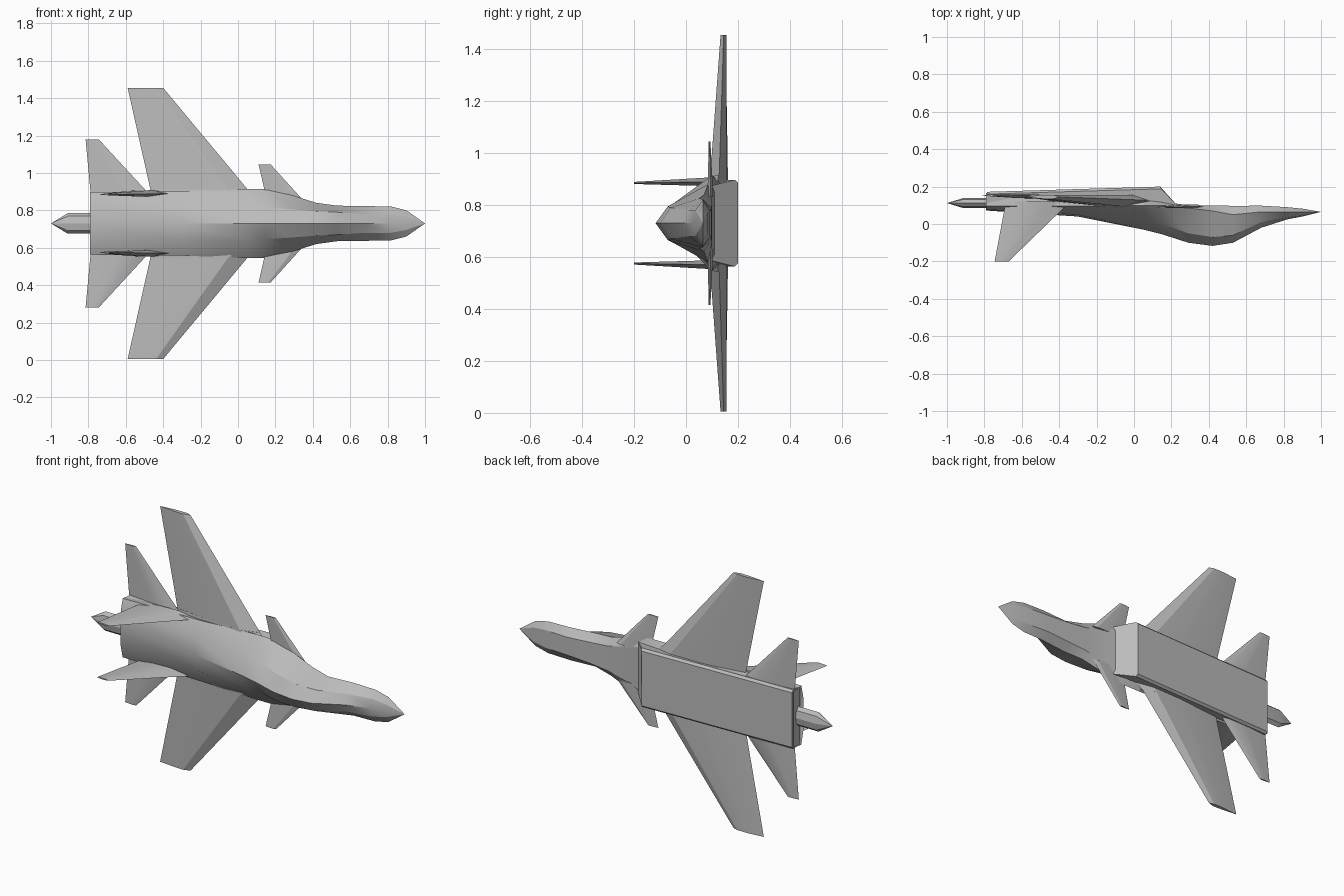
import bpy, bmesh, math

cube = bpy.data.objects.get("Cube")
if cube:
    bpy.data.objects.remove(cube)

MID = 0.73  # height of the centre line; the aircraft lies on its side

grey = bpy.data.materials.new("hull_grey")
grey.use_nodes = True
COLOR = (0.5, 0.5, 0.5, 1)
grey.diffuse_color = COLOR
grey.node_tree.nodes["Principled BSDF"].inputs["Base Color"].default_value = COLOR


def loft(name, rings, recess=0):
    """Skin rings of (x, y, span) points; optionally hollow the last cap."""
    bm = bmesh.new()
    loops = [[bm.verts.new((x, y, MID + s)) for x, y, s in r] for r in rings]
    n = len(loops[0])
    for a, b in zip(loops, loops[1:]):
        for i in range(n):
            j = (i + 1) % n
            bm.faces.new((a[i], a[j], b[j], b[i]))
    bm.faces.new(loops[0][::-1])
    end = bm.faces.new(loops[-1])
    bmesh.ops.recalc_face_normals(bm, faces=bm.faces)
    if recess:
        bmesh.ops.inset_region(bm, faces=[end], thickness=0.012)
        bmesh.ops.translate(bm, verts=end.verts, vec=(recess, 0, 0))
    bmesh.ops.remove_doubles(bm, verts=bm.verts, dist=0.0001)
    mesh = bpy.data.meshes.new(name)
    bm.to_mesh(mesh)
    bm.free()
    mesh.materials.append(grey)
    ob = bpy.data.objects.new(name, mesh)
    bpy.context.collection.objects.link(ob)
    bpy.ops.object.select_all(action='DESELECT')
    ob.select_set(True)
    bpy.context.view_layer.objects.active = ob
    bpy.ops.object.shade_smooth_by_angle(angle=math.radians(20))


def surface(name, root, tip):
    """Mirrored wing panels; each end is (lead x, trail x, span, y, up, down)."""
    for side, sign in (("left", 1), ("right", -1)):
        rings = []
        for lead, trail, span, y, up, down in (root, tip):
            section = ((0, 0), (0.2, -up), (0.5, -up * 0.8), (1, 0), (0.5, down), (0.15, down))
            rings.append([(lead + (trail - lead) * t, y + d, sign * span) for t, d in section])
        loft(f"{side}_{name}", rings)


# Fuselage: x, top y, shoulder span and y, edge span and y, belly span and y
stations = [
    (0.9, 0.04, 0.035, 0.045, 0.07, 0.065, 0.04, 0.082),
    (0.82, 0.025, 0.05, 0.035, 0.09, 0.065, 0.05, 0.09),
    (0.68, -0.02, 0.05, 0.01, 0.093, 0.065, 0.05, 0.098),
    (0.53, -0.1, 0.06, -0.06, 0.095, 0.05, 0.06, 0.097),
    (0.42, -0.117, 0.065, -0.07, 0.11, 0.07, 0.07, 0.1),
    (0.29, -0.1, 0.075, -0.05, 0.15, 0.085, 0.1, 0.1),
    (0.15, -0.055, 0.085, 0, 0.185, 0.1, 0.14, 0.12),
    (0.05, -0.03, 0.09, 0.01, 0.185, 0.1, 0.15, 0.13),
    (-0.3, 0.04, 0.09, 0.05, 0.172, 0.095, 0.16, 0.15),
    (-0.79, 0.072, 0.1, 0.078, 0.167, 0.095, 0.16, 0.165),
]
rings = [[(1, 0.065, 0)] * 7]
for x, top, sw, sy, ew, ey, bw, by in stations:
    rings.append([(x, top, 0), (x, sy, sw), (x, ey, ew), (x, by, bw),
                  (x, by, -bw), (x, ey, -ew), (x, sy, -sw)])
loft("fuselage", rings, recess=0.05)

# Belly intake duct with a raked mouth
duct = []
for upper_x, upper_w, mid_x, low_x, low_y, low_w in (
        (0.23, 0.145, 0.145, 0.14, 0.2, 0.155),
        (-0.785, 0.165, -0.785, -0.785, 0.172, 0.155)):
    side_y = low_y - 0.012
    duct.append([(upper_x, 0.1, upper_w), (mid_x, side_y, 0.167), (low_x, low_y, low_w),
                 (low_x, low_y, -low_w), (mid_x, side_y, -0.167), (upper_x, 0.1, -upper_w)])
loft("intake_duct", duct)

# Tail boom between the engines
boom = []
for x, r in ((-0.7, 0.055), (-0.91, 0.055), (-1, 0)):
    boom.append([(x, 0.112 + 0.5 * r * math.sin(math.tau * k / 8),
                  r * math.cos(math.tau * k / 8)) for k in range(8)])
loft("tail_boom", boom)

# Lifting surfaces
surface("wing", (0.12, -0.45, 0.1, 0.125, 0.038, 0.03), (-0.4, -0.59, 0.725, 0.145, 0.012, 0.01))
surface("wing_root", (0.15, -0.46, 0.1, 0.115, 0.03, 0.03), (0.05, -0.455, 0.185, 0.125, 0.032, 0.03))
surface("canard", (0.37, 0.16, 0.1, 0.095, 0.01, 0.01), (0.175, 0.11, 0.315, 0.09, 0.004, 0.004))
surface("tailplane", (-0.45, -0.785, 0.13, 0.15, 0.015, 0.012), (-0.745, -0.815, 0.45, 0.153, 0.005, 0.004))

# Upright tail fins
for side, sign in (("left", 1), ("right", -1)):
    fin = []
    for lead, trail, y, half, span in ((-0.34, -0.685, 0.12, 0.018, 0.16), (-0.67, -0.745, -0.2, 0.004, 0.155)):
        section = ((0, 0), (0.35, 1), (0.7, 0.8), (1, 0), (0.7, -0.8), (0.35, -1))
        fin.append([(lead + (trail - lead) * t, y, sign * span + d * half) for t, d in section])
    loft(f"{side}_fin", fin)
